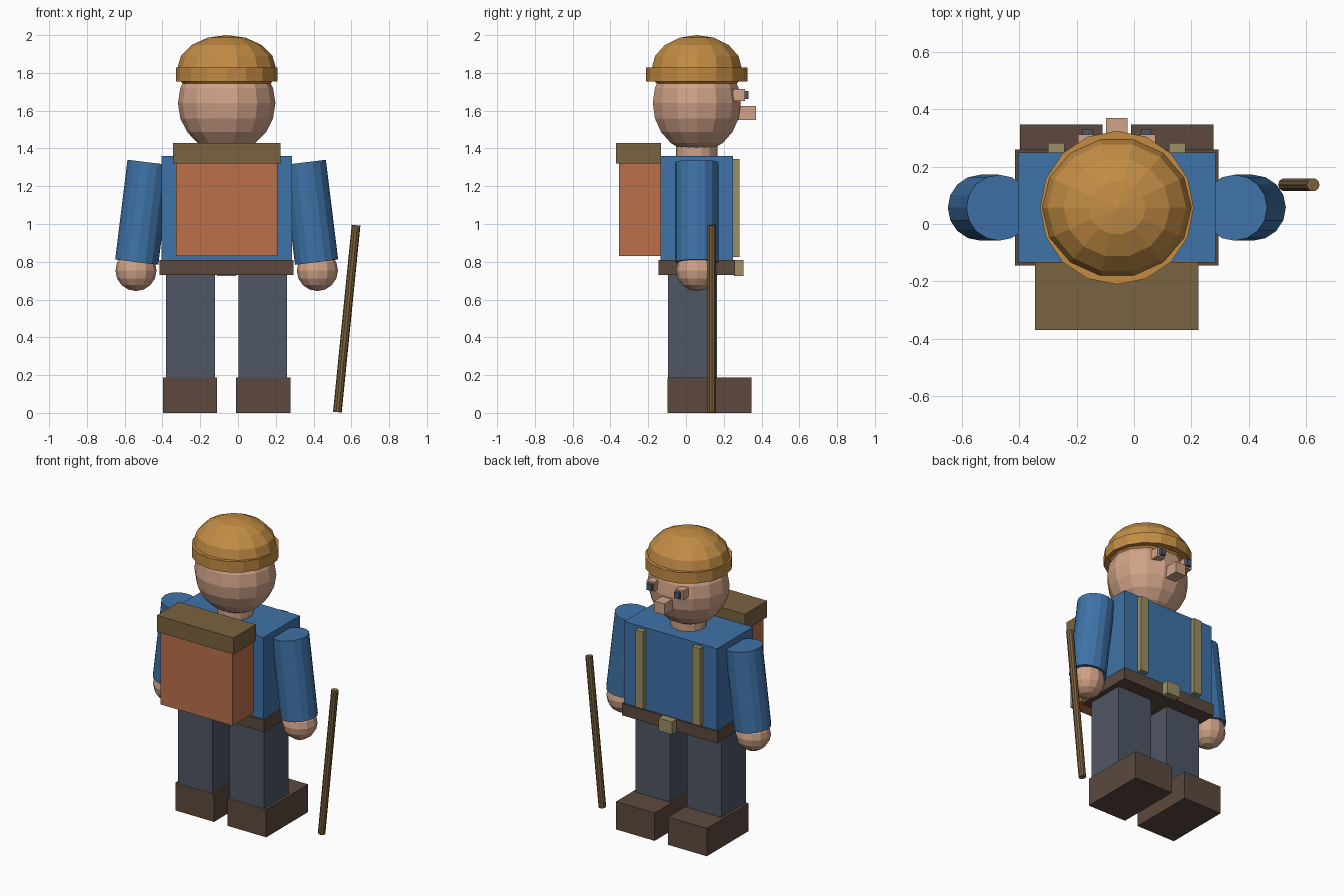
import bpy
import math
from mathutils import Vector

cube = bpy.data.objects.get("Cube")
if cube:
    bpy.data.objects.remove(cube, do_unlink=True)

CX, CY = -0.06, 0.057  # body axis


def material(name, *rgb):
    """Flat material from display colour values (0-255), stored as linear."""
    lin = [((c / 255 + 0.055) / 1.055) ** 2.4 for c in rgb] + [1.0]
    m = bpy.data.materials.new(name)
    m.use_nodes = True
    m.diffuse_color = lin
    m.node_tree.nodes["Principled BSDF"].inputs["Base Color"].default_value = lin
    return m


blue = material("shirt blue", 62, 115, 168)
slate = material("trouser slate", 78, 87, 101)
brown = material("boot brown", 92, 73, 62)
skin = material("skin", 208, 163, 136)
ochre = material("cap ochre", 194, 140, 68)
clay = material("pack terracotta", 188, 112, 73)
olive = material("pack lid olive", 122, 99, 65)
tan = material("strap tan", 156, 143, 102)
wood = material("stick wood", 124, 98, 62)


def finish(name, mat):
    ob = bpy.context.object
    ob.name = name
    ob.data.name = name
    ob.data.materials.append(mat)
    return ob


def box(name, mat, x, y, z):
    """Box from its (low, high) extents on each axis."""
    spans = (x, y, z)
    bpy.ops.mesh.primitive_cube_add(size=1, location=[sum(s) / 2 for s in spans])
    ob = finish(name, mat)
    ob.scale = [s[1] - s[0] for s in spans]
    return ob


def rod(name, mat, start, end, radius, sides=16):
    """Cylinder between two points."""
    a, b = Vector(start), Vector(end)
    bpy.ops.mesh.primitive_cylinder_add(vertices=sides, radius=radius,
                                        depth=(b - a).length, location=(a + b) / 2)
    ob = finish(name, mat)
    ob.rotation_euler = (b - a).to_track_quat("Z", "Y").to_euler()
    return ob


def ball(name, mat, centre, size, segments=14, rings=8):
    """Faceted ellipsoid; a corner of the outline lies on the x axis."""
    bpy.ops.mesh.primitive_uv_sphere_add(segments=segments, ring_count=rings,
                                         radius=1, location=centre)
    ob = finish(name, mat)
    ob.rotation_euler.z = math.pi / 2
    ob.scale = (size[1], size[0], size[2])
    return ob


def mirrored_span(side, low, high):
    """Extent at an offset from the body axis, on the given side."""
    return tuple(sorted((CX + side * low, CX + side * high)))


# Torso, belt and neck
box("torso", blue, (CX - 0.345, CX + 0.345), (-0.135, 0.25), (0.78, 1.36))
box("belt", brown, (CX - 0.355, CX + 0.355), (-0.145, 0.26), (0.73, 0.81))
box("belt_buckle", tan, (CX - 0.05, CX + 0.05), (0.255, 0.305), (0.725, 0.81))
rod("neck", skin, (CX, CY, 1.33), (CX, CY, 1.45), 0.11, 14)

# Head, nose and cap
ball("head", skin, (CX, CY, 1.64), (0.258, 0.239, 0.262), rings=10)
box("nose", skin, (CX - 0.038, CX + 0.038), (0.26, 0.37), (1.55, 1.625))
ball("cap_dome", ochre, (CX, CY, 1.822), (0.262, 0.245, 0.178))
rod("cap_band", ochre, (CX, CY, 1.755), (CX, CY, 1.828), 0.268)

# Paired parts
for side, label in ((1, "left"), (-1, "right")):
    box(label + "_boot", brown, mirrored_span(side, 0.05, 0.338), (-0.097, 0.347), (0, 0.187))
    box(label + "_leg", slate, mirrored_span(side, 0.062, 0.32), (-0.095, 0.165), (0.18, 0.75))
    rod(label + "_arm", blue, (CX + side * 0.411, CY, 1.326),
        (CX + side * 0.476, CY, 0.798), 0.115)
    ball(label + "_hand", skin, (CX + side * 0.48, CY, 0.754), (0.109, 0.109, 0.109), 12)
    box(label + "_strap", tan, mirrored_span(side, 0.182, 0.24), (0.245, 0.282), (0.825, 1.345))
    box(label + "_eye_socket", skin, mirrored_span(side, 0.08, 0.135), (0.25, 0.312), (1.652, 1.715))
    box(label + "_pupil", slate, mirrored_span(side, 0.085, 0.12), (0.305, 0.332), (1.663, 1.705))

# Backpack
box("pack_body", clay, (CX - 0.268, CX + 0.268), (-0.355, -0.135), (0.83, 1.33))
box("pack_lid", olive, (CX - 0.285, CX + 0.285), (-0.37, -0.132), (1.32, 1.43))

# Walking stick
rod("walking_stick", wood, (0.526, 0.137, 0.004), (0.625, 0.137, 0.994), 0.023, 10)
